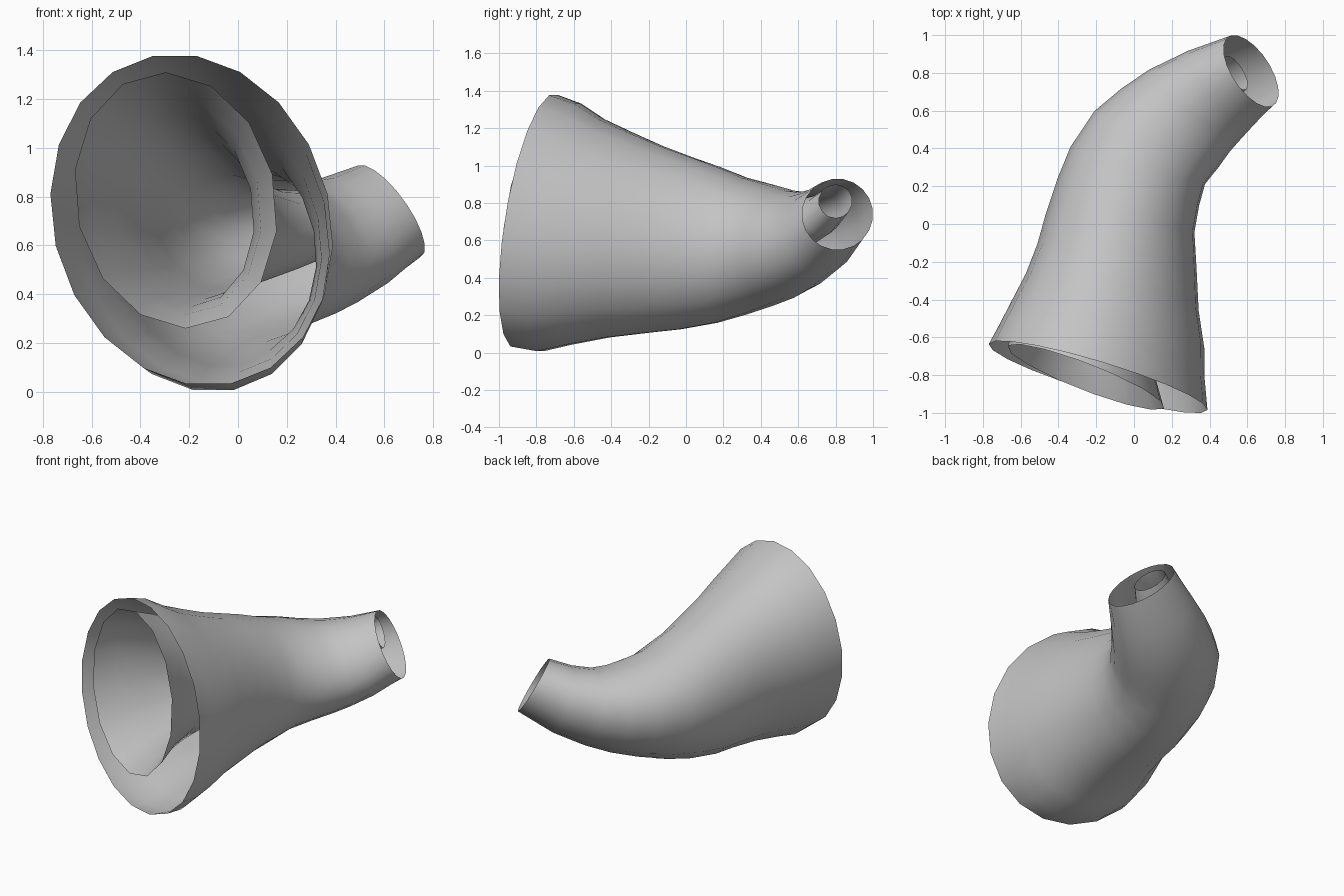
import bpy, bmesh, math
from mathutils import Vector

old = bpy.data.objects.get("Cube")
if old:
    bpy.data.objects.remove(old, do_unlink=True)

# Single plain grey
grey = bpy.data.materials.new("plain_grey")
grey.use_nodes = True
colour = (0.55, 0.55, 0.55, 1)
grey.diffuse_color = colour
grey.node_tree.nodes["Principled BSDF"].inputs["Base Color"].default_value = colour


def loft(name, sections, sides):
    """Open tube through ellipses given as (centre, sideways half-axis, upward half-axis)."""
    bm = bmesh.new()
    rings = []
    for c, u, v in sections:
        c, u, v = Vector(c), Vector(u), Vector(v)
        ring = []
        for i in range(sides):
            a = 2 * math.pi * (i + 0.5) / sides
            ring.append(bm.verts.new(c + u * math.cos(a) + v * math.sin(a)))
        rings.append(ring)
    for r0, r1 in zip(rings, rings[1:]):
        for i in range(sides):
            j = (i + 1) % sides
            bm.faces.new((r0[i], r0[j], r1[j], r1[i]))
    for f in bm.faces:
        f.smooth = True
    bmesh.ops.recalc_face_normals(bm, faces=bm.faces)
    mesh = bpy.data.meshes.new(name)
    bm.to_mesh(mesh)
    bm.free()
    mesh.materials.append(grey)
    obj = bpy.data.objects.new(name, mesh)
    bpy.context.collection.objects.link(obj)
    return obj


# Outer shell: wide mouth at the front, bending to the narrow rear opening
loft("outer_shell", [
    ((-0.19, -0.81, 0.705), (0.575, -0.16, 0), (-0.07, 0.105, 0.68)),
    ((-0.17, -0.68, 0.67), (0.54, -0.13, 0), (-0.07, 0.10, 0.67)),
    ((-0.14, -0.54, 0.645), (0.51, -0.11, 0), (-0.06, 0.09, 0.61)),
    ((-0.115, -0.36, 0.63), (0.455, -0.09, 0), (-0.05, 0.06, 0.555)),
    ((-0.09, -0.17, 0.605), (0.42, -0.06, 0), (-0.04, 0.04, 0.505)),
    ((-0.075, 0.0, 0.585), (0.395, -0.04, 0), (-0.03, 0.03, 0.465)),
    ((-0.03, 0.17, 0.575), (0.375, -0.07, 0), (-0.03, 0.01, 0.42)),
    ((0.02, 0.31, 0.57), (0.355, -0.10, 0), (-0.035, 0, 0.37)),
    ((0.12, 0.45, 0.575), (0.325, -0.15, 0), (-0.05, 0, 0.325)),
    ((0.22, 0.55, 0.58), (0.28, -0.17, 0), (-0.06, 0, 0.29)),
    ((0.32, 0.63, 0.60), (0.23, -0.19, 0), (-0.075, 0, 0.26)),
    ((0.46, 0.72, 0.65), (0.16, -0.20, 0), (-0.09, 0, 0.23)),
    ((0.62, 0.81, 0.74), (0.09, -0.19, 0), (-0.115, 0, 0.19)),
], 20)

# Inner tube: tapers back from its mouth, then bends to a small rear opening
loft("inner_tube", [
    ((-0.255, -0.81, 0.785), (0.415, -0.15, -0.01), (-0.04, 0.09, 0.525)),
    ((-0.255, -0.62, 0.77), (0.35, -0.11, -0.01), (-0.035, 0.08, 0.455)),
    ((-0.22, -0.42, 0.745), (0.285, -0.08, 0), (-0.03, 0.05, 0.395)),
    ((-0.16, -0.18, 0.715), (0.25, -0.05, 0), (-0.02, 0.03, 0.335)),
    ((-0.09, 0.04, 0.69), (0.235, -0.04, 0), (-0.02, 0.02, 0.285)),
    ((-0.01, 0.27, 0.66), (0.22, -0.07, 0), (-0.02, 0, 0.23)),
    ((0.13, 0.47, 0.66), (0.19, -0.09, 0), (-0.03, 0, 0.175)),
    ((0.30, 0.62, 0.69), (0.13, -0.10, 0), (-0.05, 0, 0.135)),
    ((0.43, 0.73, 0.74), (0.07, -0.10, 0), (-0.06, 0, 0.11)),
    ((0.54, 0.80, 0.81), (0.045, -0.09, 0), (-0.045, 0, 0.09)),
], 14)
